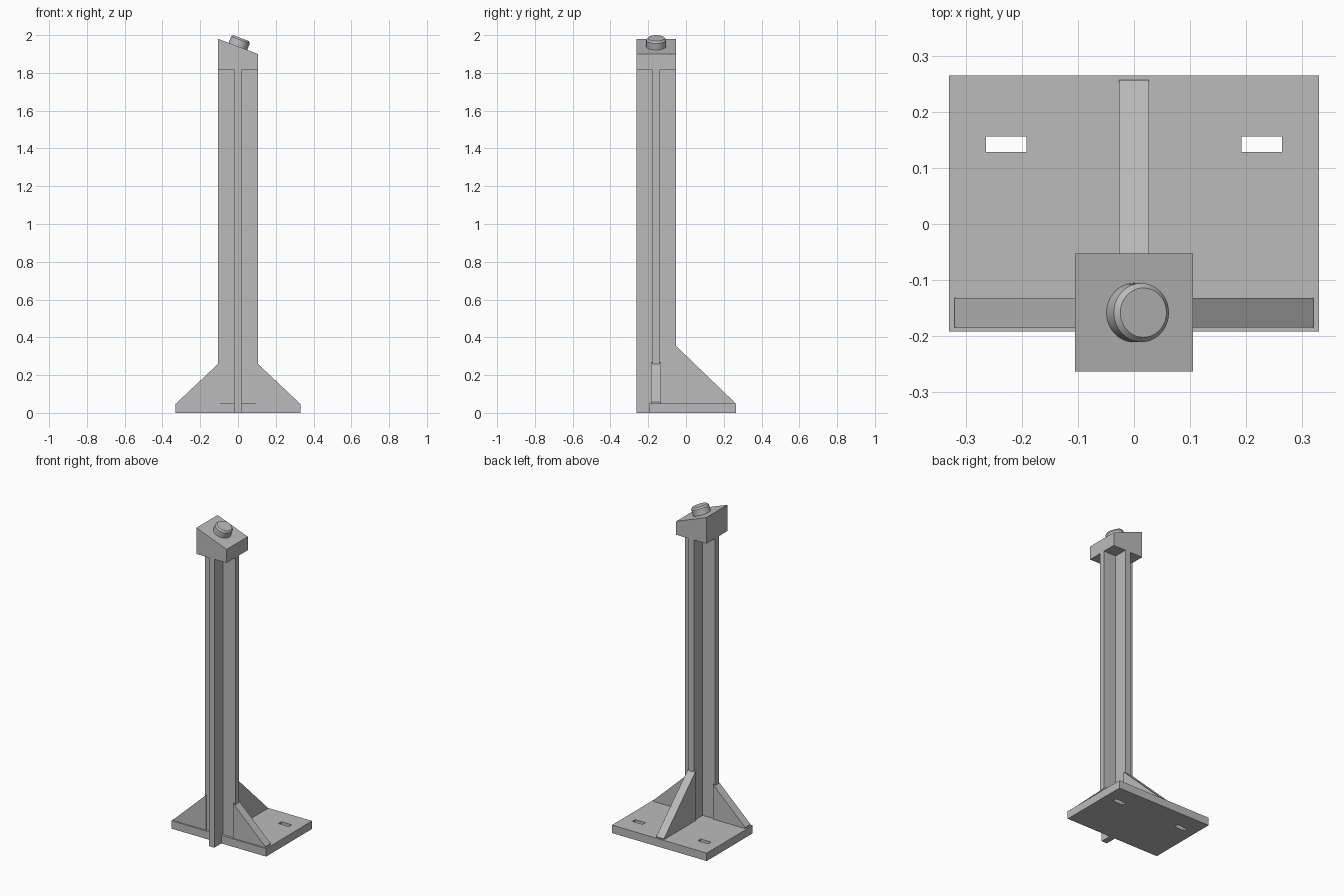
import bpy
import bmesh
import math
from mathutils import Matrix, Vector

cube = bpy.data.objects.get("Cube")
if cube:
    bpy.data.objects.remove(cube, do_unlink=True)

grey = bpy.data.materials.new("plain_grey")
grey.use_nodes = True
grey.diffuse_color = (0.5, 0.5, 0.5, 1)
grey.node_tree.nodes["Principled BSDF"].inputs["Base Color"].default_value = (0.5, 0.5, 0.5, 1)


def finish(name, bm):
    bmesh.ops.recalc_face_normals(bm, faces=bm.faces)
    mesh = bpy.data.meshes.new(name)
    bm.to_mesh(mesh)
    bm.free()
    mesh.materials.append(grey)
    obj = bpy.data.objects.new(name, mesh)
    bpy.context.collection.objects.link(obj)
    return obj


def prism(name, outline, place, low, high):
    """Extrude a 2D outline from low to high; place(a, b, depth) maps it to 3D."""
    bm = bmesh.new()
    face = bm.faces.new([bm.verts.new(place(a, b, low)) for a, b in outline])
    new = bmesh.ops.extrude_face_region(bm, geom=[face])["geom"]
    shift = Vector(place(0, 0, high)) - Vector(place(0, 0, low))
    bmesh.ops.translate(bm, vec=shift, verts=[g for g in new if isinstance(g, bmesh.types.BMVert)])
    return finish(name, bm)


def upright(a, b, d):
    return (a, b, d)


def along_y(a, b, d):
    return (a, d, b)


def along_x(a, b, d):
    return (d, a, b)


def rect(x0, x1, y0, y1):
    return [(x0, y0), (x1, y0), (x1, y1), (x0, y1)]


POST_Y = -0.158   # centre of the post
ARM = 0.105       # half width of the post
WEB = 0.019       # half thickness of the post webs
RIB = 0.0265      # half thickness of the gussets
PLATE = 0.05      # plate thickness

# Base plate with two slots
plate = prism("base_plate", rect(-0.33, 0.33, -0.192, 0.265), upright, 0, PLATE)
for side in (-1, 1):
    x0, x1 = sorted((side * 0.192, side * 0.264))
    cutter = prism("slot_cutter", rect(x0, x1, 0.128, 0.156), upright, -0.1, 0.1)
    cutter.hide_render = True
    cut = plate.modifiers.new("slot", "BOOLEAN")
    cut.operation = "DIFFERENCE"
    cut.solver = "EXACT"
    cut.object = cutter
    bpy.context.view_layer.objects.active = plate
    bpy.ops.object.modifier_apply(modifier=cut.name)
    bpy.data.objects.remove(cutter, do_unlink=True)

# Cross-shaped post
quarter = [(ARM, WEB), (WEB, WEB), (WEB, ARM)]
cross = []
for turn in range(4):
    spin = Matrix.Rotation(turn * math.pi / 2, 2)
    for point in quarter:
        p = spin @ Vector(point)
        cross.append((p.x, p.y + POST_Y))
prism("cross_post", cross, upright, PLATE, 1.815)

# Foot of the front web, hanging over the plate edge
prism("front_web_foot", rect(-WEB, WEB, POST_Y - ARM, -0.192), upright, 0, PLATE)

# Side gussets
for side, label in ((-1, "right"), (1, "left")):
    shape = [(side * x, z) for x, z in
             ((0.095, PLATE), (0.32, PLATE), (0.32, 0.057), (0.105, 0.26), (0.095, 0.27))]
    prism(label + "_gusset", shape, along_y, POST_Y - RIB, POST_Y + RIB)

# Back gusset
prism("back_gusset", [(-0.063, PLATE), (0.257, PLATE), (0.257, 0.056), (-0.053, 0.355), (-0.063, 0.365)],
      along_x, -RIB, RIB)

# Head block with a sloping top
prism("sloped_head", [(-ARM, 1.815), (ARM, 1.815), (ARM, 1.9), (-ARM, 1.98)],
      along_y, POST_Y - ARM, POST_Y + ARM)

# Chamfered round stud standing square on the slope
slope = math.atan2(0.08, 2 * ARM)
bm = bmesh.new()
rings = []
for radius, height in ((0.0525, -0.01), (0.0525, 0.037), (0.044, 0.047)):
    rings.append(bmesh.ops.create_circle(bm, segments=48, radius=radius,
                 matrix=Matrix.Translation((0, 0, height)))["verts"])
for lower, upper in zip(rings, rings[1:]):
    for i in range(48):
        j = (i + 1) % 48
        bm.faces.new((lower[i], lower[j], upper[j], upper[i]))
bm.faces.new(rings[0])
bm.faces.new(rings[-1])
bmesh.ops.transform(bm, verts=bm.verts, matrix=Matrix.Translation((0, POST_Y, 1.94))
                    @ Matrix.Rotation(slope, 4, "Y"))
stud = finish("round_stud", bm)
bpy.ops.object.select_all(action="DESELECT")
stud.select_set(True)
bpy.context.view_layer.objects.active = stud
bpy.ops.object.shade_smooth_by_angle(angle=math.radians(30))
